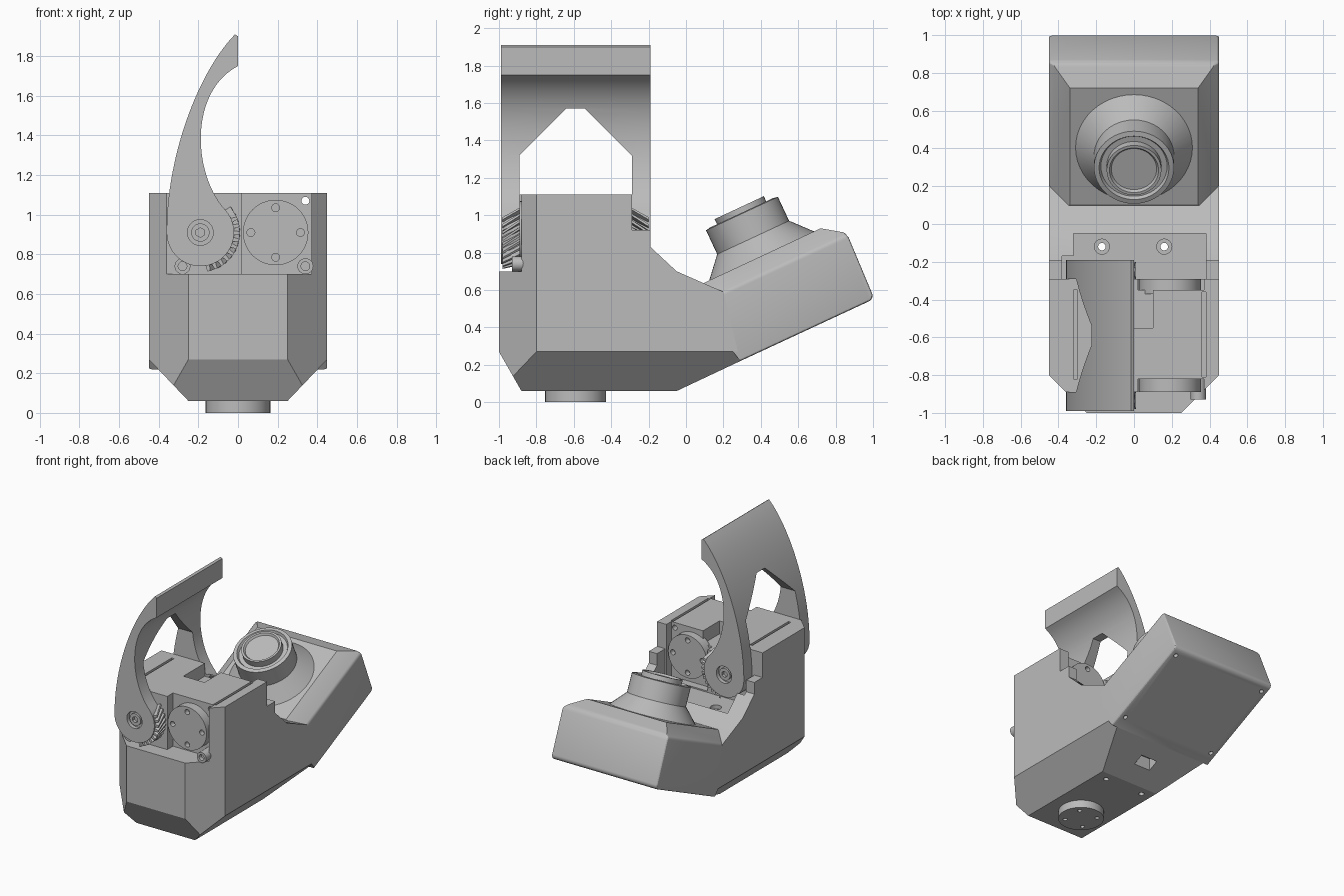
import bpy, bmesh, math
from mathutils import Vector, Matrix
from mathutils.geometry import interpolate_bezier

if "Cube" in bpy.data.objects:
    bpy.data.objects.remove(bpy.data.objects["Cube"], do_unlink=True)

grey = bpy.data.materials.new("plain grey")
grey.use_nodes = True
grey.diffuse_color = (0.5, 0.5, 0.5, 1)
grey.node_tree.nodes["Principled BSDF"].inputs["Base Color"].default_value = (0.5, 0.5, 0.5, 1)


def finish(name, bm):
    bmesh.ops.recalc_face_normals(bm, faces=bm.faces)
    mesh = bpy.data.meshes.new(name)
    bm.to_mesh(mesh)
    bm.free()
    mesh.materials.append(grey)
    ob = bpy.data.objects.new(name, mesh)
    bpy.context.collection.objects.link(ob)
    return ob


def prism_bm(points, axis, lo, hi):
    """Extrude a profile: (y, z) points along x, or (x, z) points along y."""
    bm = bmesh.new()
    place = (lambda p, t: (t, p[0], p[1])) if axis == "x" else (lambda p, t: (p[0], t, p[1]))
    face = bm.faces.new([bm.verts.new(place(p, lo)) for p in points])
    ext = bmesh.ops.extrude_face_region(bm, geom=[face])
    shift = Vector(place((0, 0), hi - lo))
    bmesh.ops.translate(bm, vec=shift, verts=[g for g in ext["geom"] if isinstance(g, bmesh.types.BMVert)])
    bmesh.ops.recalc_face_normals(bm, faces=bm.faces)
    return bm


def box(name, x0, x1, y0, y1, z0, z1):
    return finish(name, prism_bm([(y0, z0), (y1, z0), (y1, z1), (y0, z1)], "x", x0, x1))


def cylinder(name, start, end, radius, segments=32):
    a, b = Vector(start), Vector(end)
    turn = (b - a).to_track_quat("Z", "Y").to_matrix().to_4x4()
    bm = bmesh.new()
    bmesh.ops.create_cone(bm, cap_ends=True, segments=segments, radius1=radius, radius2=radius,
                          depth=(b - a).length, matrix=Matrix.Translation((a + b) / 2) @ turn)
    return finish(name, bm)


def slice_off(bm, point, normal):
    """Remove everything on the normal's side of a plane and close the cut."""
    res = bmesh.ops.bisect_plane(bm, geom=bm.verts[:] + bm.edges[:] + bm.faces[:], dist=1e-5,
                                 plane_co=point, plane_no=normal, clear_outer=True)
    edges = [e for e in res["geom_cut"] if isinstance(e, bmesh.types.BMEdge) and len(e.link_faces) < 2]
    bmesh.ops.edgeloop_fill(bm, edges=edges)
    bmesh.ops.recalc_face_normals(bm, faces=bm.faces)


def cut(target, *cutters):
    for cutter in cutters:
        mod = target.modifiers.new("cut", "BOOLEAN")
        mod.operation, mod.solver, mod.object = "DIFFERENCE", "EXACT", cutter
        cutter.hide_render = True
        bpy.context.view_layer.objects.active = target
        bpy.ops.object.modifier_apply(modifier=mod.name)
        bpy.data.objects.remove(cutter, do_unlink=True)


# Main housing with chamfered corners
bm = prism_bm([(-1, 0.27), (-0.88, 0.06), (-0.05, 0.06), (0.29, 0.22), (0.2, 0.59), (-0.05, 0.7),
               (-0.19, 0.83), (-0.19, 0.92), (-0.29, 0.92), (-0.29, 1.11), (-0.89, 1.11),
               (-0.89, 0.7), (-1, 0.7)], "x", -0.45, 0.45)
for s in (-1, 1):
    slice_off(bm, (s * 0.25, -1, 0), (s, -1, 0))
    slice_off(bm, (s * 0.25, 0, 0.06), (s * 0.21, 0, -0.2))
housing = finish("housing", bm)

# Rear pocket, motor recesses, cable slots and top notch
cut(housing,
    box("pocket", -0.38, 0.38, -0.29, -0.17, 0.68, 1.3),
    box("pocket_back", -0.32, 0.38, -0.2, -0.05, 0.68, 1.3),
    box("front_recess", 0.02, 0.37, -1.1, -0.82, 0.7, 1.3),
    box("rear_recess", 0.02, 0.37, -0.35, -0.1, 0.69, 1.3),
    box("left_slot", 0.36, 0.38, -0.81, -0.36, 1.06, 1.3),
    box("right_slot", -0.32, -0.3, -0.82, -0.35, 1.06, 1.3),
    box("notch", -0.08, 0.1, -0.55, -0.1, 1.01, 1.3),
    box("port", -0.07, 0.07, 0.09, 0.17, 0, 0.22),
    cylinder("wire_hole", (0.34, -1.1, 1.07), (0.34, 0, 1.07), 0.02, 16))
for x in (-0.17, 0.16):
    cut(housing, cylinder("screw_bore", (x, -0.12, 0), (x, -0.12, 0.8), 0.02, 16),
        cylinder("screw_seat", (x, -0.12, 0.65), (x, -0.12, 0.8), 0.04, 24))

# Tilted rear case with sloped rim
up = Vector((0, -0.423, 0.906))
along = Vector((0, 0.906, 0.423))
bm = prism_bm([(0.29, 0.22), (0.99, 0.545), (1, 0.57), (0.87, 0.88), (0.845, 0.91), (0.72, 0.93),
               (0.1, 0.64), (0.08, 0.5)], "x", -0.45, 0.45)
for s in (-1, 1):
    slice_off(bm, Vector((s * 0.34, 0.1, 0.64)), Vector((s * 0.09, 0, 0)) + up * 0.11)
bm.normal_update()
rounded = [e for e in bm.edges if max(v.co.y for v in e.verts) > 0.8
           and all(abs(v.co.x) > 0.4 for v in e.verts) and e.calc_face_angle(0) > 0.5]
bmesh.ops.bevel(bm, geom=rounded, offset=0.025, segments=3, profile=0.5, affect="EDGES", clamp_overlap=True)
case = finish("rear_case", bm)
for s in (-1, 1):
    for t in (0.1, 0.72):
        p = Vector((s * 0.4, 0.29, 0.22)) + along * t
        cut(case, cylinder("case_screw", p - up * 0.05, p + up * 0.03, 0.016, 16))

# Lens cone and barrel as one turned profile
bm = bmesh.new()
profile = [(0.31, -0.02), (0.31, 0), (0.212, 0.109), (0.212, 0.25), (0.185, 0.255), (0.175, 0.235),
           (0.145, 0.235), (0.145, 0.285), (0.13, 0.285), (0.12, 0.27), (0, 0.27)]
verts = [bm.verts.new((r, 0, h)) for r, h in profile]
edges = [bm.edges.new(pair) for pair in zip(verts, verts[1:])]
bmesh.ops.spin(bm, geom=verts + edges, cent=(0, 0, 0), axis=(0, 0, 1), angle=math.tau, steps=48)
bmesh.ops.remove_doubles(bm, verts=bm.verts, dist=1e-4)
tilt = Matrix.Rotation(math.radians(25), 4, "X")
bmesh.ops.transform(bm, matrix=Matrix.Translation((0, 0.405, 0.782)) @ tilt, verts=bm.verts)
finish("lens_barrel", bm)

# Mounting foot
foot = cylinder("foot", (0, -0.59, 0), (0, -0.59, 0.07), 0.163, 48)
for i in range(4):
    a = math.pi / 4 + i * math.pi / 2
    x, y = 0.115 * math.cos(a), -0.59 + 0.115 * math.sin(a)
    cut(foot, cylinder("foot_hole", (x, y, -0.05), (x, y, 0.04), 0.016, 16))

# Motor discs at both ends
for name, y0, y1, outward in (("front_disc", -0.89, -0.8, -1), ("rear_disc", -0.37, -0.29, 1)):
    disc = cylinder(name, (0.19, y0, 0.91), (0.19, y1, 0.91), 0.165, 48)
    face_y = y0 if outward < 0 else y1
    for i in range(4):
        a = i * math.pi / 2
        x, z = 0.19 + 0.125 * math.cos(a), 0.91 + 0.125 * math.sin(a)
        cut(disc, cylinder("disc_hole", (x, face_y - 0.04, z), (x, face_y + 0.04, z), 0.02, 16))

# Shelf screws
for x in (-0.28, 0.34):
    screw = cylinder("shelf_screw", (x, -0.93, 0.74), (x, -0.81, 0.74), 0.04, 24)
    cut(screw, cylinder("socket", (x, -1, 0.74), (x, -0.9, 0.74), 0.022, 16))

# Claw: curved hook on a round hub
hub = Vector((-0.19, 0.91))


def around(radius, angle):
    return hub + radius * Vector((math.cos(angle), math.sin(angle)))


outer = interpolate_bezier((-0.36, 0.91), (-0.36, 1.3), (-0.2, 1.72), (-0.015, 1.91), 28)
inner = interpolate_bezier((0, 1.75), (-0.25, 1.62), (-0.23, 1.2), around(0.17, math.radians(40)), 28)
arc = [around(0.17, math.radians(40 - 220 * i / 36)) for i in range(1, 36)]
claw = finish("claw", prism_bm(outer + [(0, 1.9)] + inner + arc, "y", -0.99, -0.19))
cut(claw, finish("claw_window", prism_bm(
    [(-0.89, 0.5), (-0.89, 1.32), (-0.64, 1.57), (-0.54, 1.57), (-0.29, 1.32), (-0.29, 0.5)], "x", -0.8, 0.4)))

# Pivot bolts set in the hub
for face_y, s in ((-0.99, 1), (-0.19, -1)):
    def at(d):
        return (hub.x, face_y + s * d, hub.y)
    cut(claw, cylinder("bolt_seat", at(-0.05), at(0.03), 0.065))
    bolt = cylinder("pivot_bolt", at(0.008), at(0.12), 0.046)
    cut(bolt, cylinder("bolt_socket", at(-0.05), at(0.03), 0.024, 6))

# Slanted gear teeth, mirrored between the two arms
bm = bmesh.new()
for y0, y1, twist in ((-0.98, -0.89, 0.3), (-0.29, -0.2, -0.3)):
    for i in range(10):
        mid = math.radians(30 - 11 * i)
        rings = []
        for y, turn in ((y0, -twist / 2), (y1, twist / 2)):
            section = [around(r, mid + turn + w) for r, w in
                       ((0.16, -0.07), (0.2, -0.035), (0.2, 0.035), (0.16, 0.07))]
            rings.append([bm.verts.new((p.x, y, p.y)) for p in section])
        a, b = rings
        bm.faces.new(a)
        bm.faces.new(b)
        for k in range(4):
            bm.faces.new((a[k], a[(k + 1) % 4], b[(k + 1) % 4], b[k]))
finish("gear_teeth", bm)

# Smooth shading with sharp edges kept
bpy.ops.object.select_all(action="DESELECT")
for ob in bpy.context.scene.objects:
    if ob.type == "MESH" and grey.name in ob.data.materials:
        ob.select_set(True)
        bpy.context.view_layer.objects.active = ob
bpy.ops.object.shade_smooth_by_angle(angle=math.radians(25))
